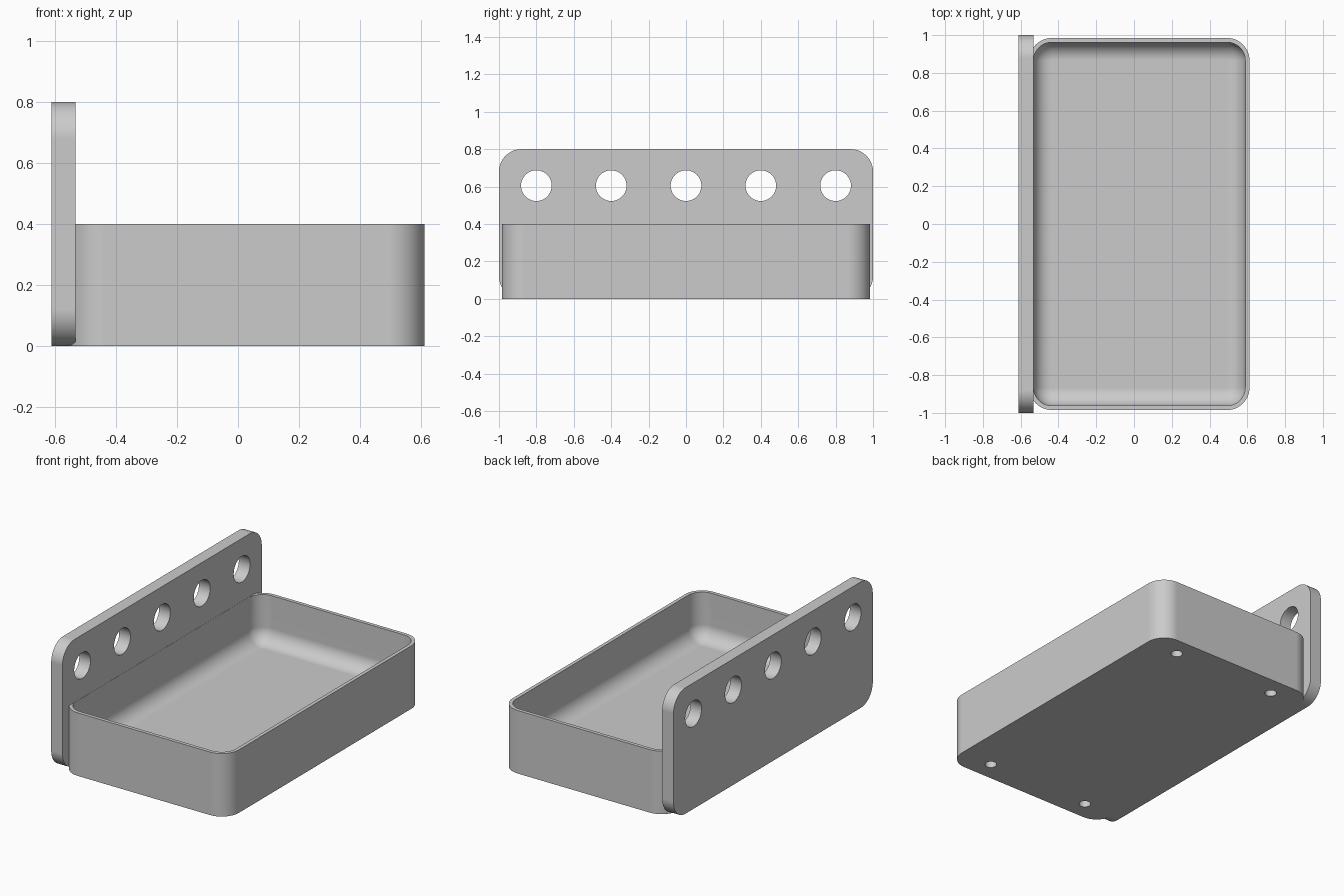
import bpy
import bmesh
from math import cos, sin, pi, radians
from mathutils import Matrix

cube = bpy.data.objects.get("Cube")
if cube:
    bpy.data.objects.remove(cube, do_unlink=True)

grey = bpy.data.materials.new("light grey")
grey.use_nodes = True
grey.diffuse_color = (0.6, 0.6, 0.6, 1)
grey.node_tree.nodes["Principled BSDF"].inputs["Base Color"].default_value = (0.6, 0.6, 0.6, 1)


def rounded_rect(x0, x1, y0, y1, r, steps=12):
    """Counter-clockwise outline of a rectangle with round corners."""
    centres = [(x1 - r, y1 - r), (x0 + r, y1 - r), (x0 + r, y0 + r), (x1 - r, y0 + r)]
    points = []
    for k, (cx, cy) in enumerate(centres):
        for i in range(steps + 1):
            a = (k + i / steps) * pi / 2
            points.append((cx + r * cos(a), cy + r * sin(a)))
    return points


def loft(name, rings):
    """Skin a stack of matching rings and cap both ends."""
    bm = bmesh.new()
    loops = [[bm.verts.new(p) for p in ring] for ring in rings]
    n = len(loops[0])
    for low, high in zip(loops, loops[1:]):
        for i in range(n):
            j = (i + 1) % n
            bm.faces.new((low[i], low[j], high[j], high[i]))
    bm.faces.new(loops[0][::-1])
    bm.faces.new(loops[-1])
    bmesh.ops.recalc_face_normals(bm, faces=bm.faces)
    mesh = bpy.data.meshes.new(name)
    bm.to_mesh(mesh)
    bm.free()
    obj = bpy.data.objects.new(name, mesh)
    bpy.context.collection.objects.link(obj)
    mesh.materials.append(grey)
    return obj


def drill(obj, places, radius, depth, axis):
    """Cut round holes centred on the given places."""
    bm = bmesh.new()
    turn = Matrix.Rotation(pi / 2, 4, "Y") if axis == "X" else Matrix()
    for p in places:
        bmesh.ops.create_cone(bm, cap_ends=True, segments=40, radius1=radius, radius2=radius,
                              depth=depth, matrix=Matrix.Translation(p) @ turn)
    mesh = bpy.data.meshes.new("hole_cutter")
    bm.to_mesh(mesh)
    bm.free()
    mesh.materials.append(grey)
    cutter = bpy.data.objects.new("hole_cutter", mesh)
    bpy.context.collection.objects.link(cutter)
    cutter.hide_render = True
    mod = obj.modifiers.new("holes", "BOOLEAN")
    mod.operation = "DIFFERENCE"
    mod.solver = "EXACT"
    mod.object = cutter
    select(obj)
    bpy.ops.object.modifier_apply(modifier=mod.name)
    bpy.data.objects.remove(cutter, do_unlink=True)


def select(obj):
    bpy.ops.object.select_all(action="DESELECT")
    obj.select_set(True)
    bpy.context.view_layer.objects.active = obj


def finish(obj):
    select(obj)
    bpy.ops.object.shade_smooth_by_angle(angle=radians(30))
    mod = obj.modifiers.new("even_shading", "WEIGHTED_NORMAL")
    mod.keep_sharp = True


# Tray: outer wall, rim, then inner wall curving into the floor
HEIGHT, WALL, FLOOR, FILLET, CORNER = 0.4, 0.023, 0.1, 0.094, 0.12


def tray_ring(inset, z):
    outline = rounded_rect(-0.555 + inset, 0.612 - inset, -0.985 + inset, 0.985 - inset,
                           CORNER - inset)
    return [(x, y, z) for x, y in outline]


rings = [tray_ring(0, 0), tray_ring(0, HEIGHT), tray_ring(WALL, HEIGHT)]
for i in range(11):
    a = i / 10 * pi / 2
    rings.append(tray_ring(WALL + FILLET * (1 - cos(a)), FLOOR + FILLET * (1 - sin(a))))
tray = loft("tray", rings)

# Blind holes under the tray
drill(tray, [(x, y, 0) for x in (-0.34, 0.39) for y in (-0.86, 0.86)], 0.035, 0.08, "Z")
finish(tray)

# Upright back plate with a row of round holes
outline = rounded_rect(-1, 1, 0, 0.8, CORNER)
plate = loft("back_plate", [[(x, y, z) for y, z in outline] for x in (-0.612, -0.533)])
drill(plate, [(-0.57, 0.4 * k, 0.605) for k in range(-2, 3)], 0.082, 0.3, "X")
finish(plate)
